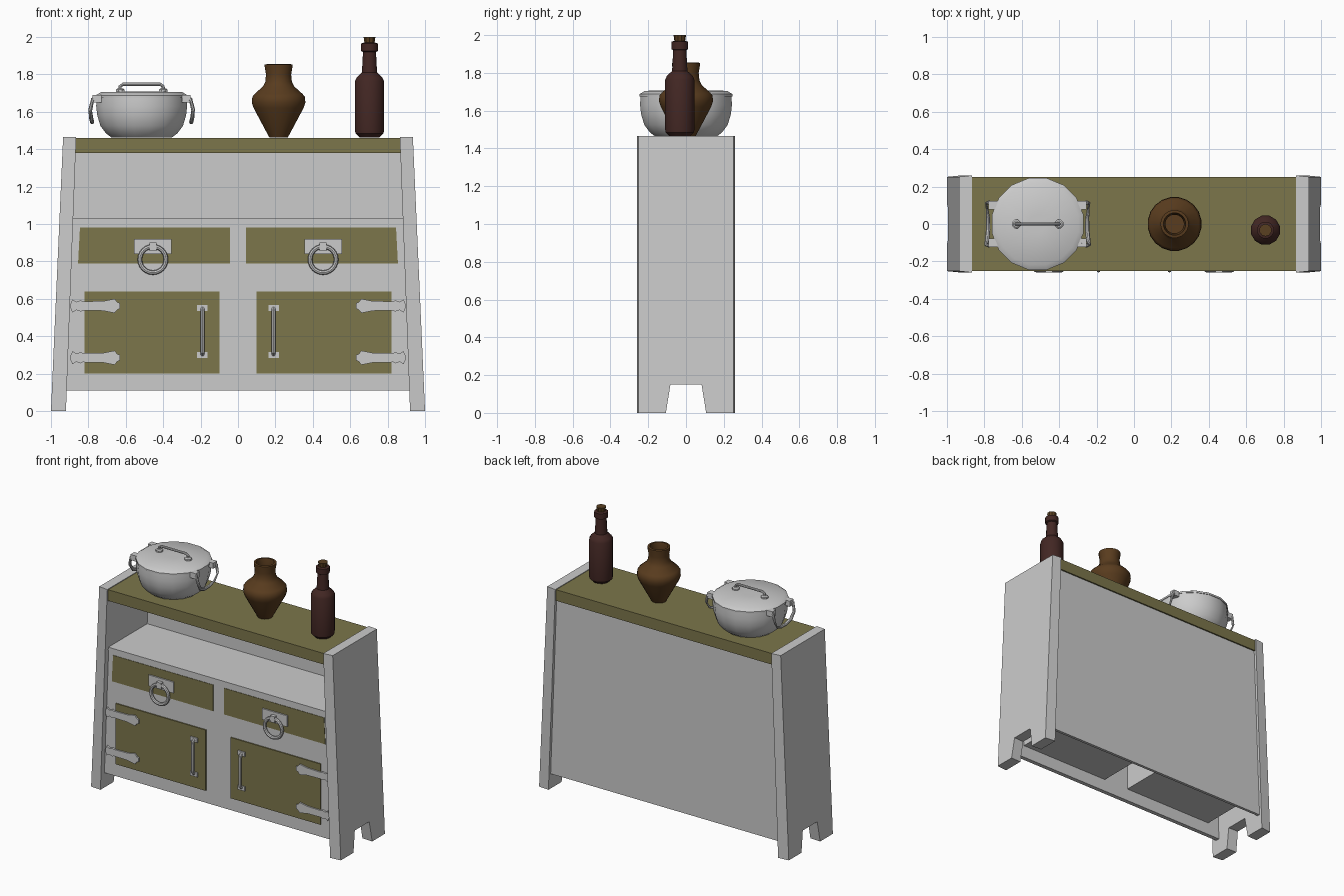
import bpy, bmesh, math
from mathutils import Vector

if "Cube" in bpy.data.objects:
    bpy.data.objects.remove(bpy.data.objects["Cube"])


def material(name, rgb):
    m = bpy.data.materials.new(name)
    m.diffuse_color = (*rgb, 1)
    m.use_nodes = True
    m.node_tree.nodes["Principled BSDF"].inputs["Base Color"].default_value = m.diffuse_color
    return m


OLIVE = material("olive_paint", (0.20, 0.18, 0.07))
CLAY = material("clay", (0.10, 0.045, 0.013))
GLASS = material("brown_glass", (0.055, 0.02, 0.017))
CORK = material("cork", (0.10, 0.05, 0.015))


def finish(name, bm, mat=None, smooth=False):
    bmesh.ops.recalc_face_normals(bm, faces=bm.faces)
    me = bpy.data.meshes.new(name)
    bm.to_mesh(me)
    bm.free()
    ob = bpy.data.objects.new(name, me)
    bpy.context.collection.objects.link(ob)
    if mat:
        me.materials.append(mat)
    if smooth:
        bpy.ops.object.select_all(action='DESELECT')
        ob.select_set(True)
        bpy.context.view_layer.objects.active = ob
        bpy.ops.object.shade_smooth_by_angle(angle=math.radians(35))
    return ob


def loft(name, a, b, mat=None):
    """Solid between two matching outlines."""
    bm = bmesh.new()
    va, vb = [bm.verts.new(p) for p in a], [bm.verts.new(p) for p in b]
    bm.faces.new(va)
    bm.faces.new(vb)
    n = len(va)
    for i in range(n):
        j = (i + 1) % n
        bm.faces.new((va[i], va[j], vb[j], vb[i]))
    return finish(name, bm, mat)


def plate(name, pts, y0, y1, mat=None):
    """Front outline in x,z extruded along y."""
    return loft(name, [(x, y0, z) for x, z in pts], [(x, y1, z) for x, z in pts], mat)


def box(name, x0, x1, y0, y1, z0, z1, mat=None):
    return plate(name, [(x0, z0), (x1, z0), (x1, z1), (x0, z1)], y0, y1, mat)


def lathe(name, profile, centre, sides, mat=None):
    bm = bmesh.new()
    rings = []
    for r, z in profile:
        rings.append([bm.verts.new((centre[0] + r * math.cos(2 * math.pi * (i + .5) / sides),
                                    centre[1] + r * math.sin(2 * math.pi * (i + .5) / sides), z))
                      for i in range(sides)])
    for a, b in zip(rings, rings[1:]):
        for i in range(sides):
            j = (i + 1) % sides
            bm.faces.new((a[i], a[j], b[j], b[i]))
    bm.faces.new(rings[0])
    bm.faces.new(rings[-1])
    return finish(name, bm, mat, True)


def tube(name, pts, r, closed=False, sides=8):
    """Round bar swept along a path."""
    pts = [Vector(p) for p in pts]
    n = len(pts)
    normal = (pts[1] - pts[0]).cross(pts[n // 2 + 1] - pts[0])
    if normal.length < 1e-6:
        normal = Vector((0, 1, 0))
    normal.normalize()
    bm = bmesh.new()
    rings = []
    for i, p in enumerate(pts):
        before = pts[i - 1] if closed or i else p
        after = pts[(i + 1) % n] if closed or i < n - 1 else p
        side = (after - before).normalized().cross(normal)
        rings.append([bm.verts.new(p + r * (math.cos(t) * side + math.sin(t) * normal))
                      for t in (2 * math.pi * k / sides for k in range(sides))])
    for i in range(n if closed else n - 1):
        a, b = rings[i], rings[(i + 1) % n]
        for k in range(sides):
            m = (k + 1) % sides
            bm.faces.new((a[k], a[m], b[m], b[k]))
    if not closed:
        bm.faces.new(rings[0])
        bm.faces.new(rings[-1])
    return finish(name, bm, None, True)


def outer(z):
    return 1 - 0.065 * z / 1.465


def inner(z):
    return 0.92 - 0.055 * z / 1.465


def slab(name, z0, z1, y0, y1, mat=None):
    """Full-width board fitted between the leaning sides."""
    return plate(name, [(-inner(z0), z0), (inner(z0), z0), (inner(z1), z1), (-inner(z1), z1)], y0, y1, mat)


FRONT = -0.22

# Carcass boards
slab("top_board", 1.38, 1.46, -0.25, 0.25, OLIVE)
slab("shelf", 1.01, 1.03, FRONT - 0.005, 0.225)
slab("back_panel", 0.11, 1.38, 0.22, 0.24)
slab("front_panel", 0.11, 1.01, FRONT, FRONT + 0.03)

side_outline = [(-.26, 0), (-.11, 0), (-.085, .15), (.085, .15), (.11, 0), (.26, 0), (.26, 1.465), (-.26, 1.465)]
hinge_half = [(.895, .012), (.885, .035), (.865, .022), (.84, .03), (.83, .024),
              (.72, .026), (.66, .038), (.645, .02), (.63, .014)]

for s, tag in ((-1, "left"), (1, "right")):
    # Leaning side with cut-out feet
    loft(f"side_{tag}", [(s * inner(z), y, z) for y, z in side_outline],
         [(s * outer(z), y * 0.97, z) for y, z in side_outline])

    # Compartment, door and drawer front
    box(f"compartment_{tag}", s * .10, s * .82, FRONT + .01, 0.2, 0.20, 0.64)
    box(f"door_{tag}", s * .10, s * .82, FRONT - .008, FRONT + .01, 0.20, 0.64, OLIVE)
    plate(f"drawer_{tag}", [(s * .043, .79), (s * .855, .79), (s * .845, .98), (s * .043, .98)],
          FRONT - .003, FRONT + .02, OLIVE)

    # Strap hinges
    for zc in (.285, .562):
        outline = [(s * x, zc + h) for x, h in hinge_half] + [(s * x, zc - h) for x, h in reversed(hinge_half)]
        plate(f"hinge_{tag}", outline, FRONT - .018, FRONT - .005)

    # Door pull
    hx = s * .19
    for zc in (.30, .55):
        box(f"pull_foot_{tag}", hx - .028, hx + .028, FRONT - .016, FRONT, zc - .016, zc + .016)
    tube(f"door_pull_{tag}", [(hx, FRONT - .008, .30), (hx, FRONT - .026, .315), (hx, FRONT - .028, .34),
                              (hx, FRONT - .028, .51), (hx, FRONT - .026, .535), (hx, FRONT - .008, .55)], .011)

    # Drawer ring pull
    rx = s * .455
    box(f"ring_plate_{tag}", rx - .1, rx + .1, FRONT - .013, FRONT, .84, .92)
    box(f"ring_lug_{tag}", rx - .018, rx + .018, FRONT - .038, FRONT - .01, .855, .9)
    tube(f"ring_{tag}", [(rx + .07 * math.cos(math.pi * i / 12), FRONT - .026, .81 + .07 * math.sin(math.pi * i / 12))
                         for i in range(24)], .012, True)

# Cooking pot with lid
PX = -0.515
lathe("pot", [(.165, 1.463), (.195, 1.485), (.225, 1.525), (.242, 1.58), (.248, 1.63), (.245, 1.68), (.235, 1.69)],
      (PX, 0), 16)
lathe("pot_lid", [(.25, 1.675), (.25, 1.688), (.222, 1.705), (.05, 1.709)], (PX, 0), 16)
for s in (-1, 1):
    lathe("lid_handle_foot", [(.025, 1.70), (.025, 1.718), (.016, 1.725)], (PX + s * .115, 0), 8)
    # Hanging side handles
    path = [(.232, -.1, 1.68), (.262, -.115, 1.665), (.275, -.11, 1.61), (.27, -.08, 1.565), (.265, -.03, 1.545)]
    path += [(x, -y, z) for x, y, z in reversed(path)]
    tube("pot_side_handle", [(PX + s * x, y, z) for x, y, z in path], .012)
    for y in (-.1, .1):
        box("pot_handle_lug", PX + s * .215, PX + s * .262, y - .022, y + .022, 1.65, 1.69)
tube("lid_handle", [(PX - .115, 0, 1.715), (PX - .115, 0, 1.735), (PX - .10, 0, 1.747), (PX + .10, 0, 1.747),
                    (PX + .115, 0, 1.735), (PX + .115, 0, 1.715)], .009)

# Clay vase, open at the mouth
lathe("vase", [(.05, 1.463), (.065, 1.49), (.135, 1.62), (.145, 1.65), (.142, 1.68), (.13, 1.695), (.085, 1.735),
               (.072, 1.76), (.068, 1.80), (.075, 1.84), (.075, 1.853), (.06, 1.855), (.05, 1.80), (.06, 1.74)],
      (.217, 0), 20, CLAY)

# Bottle and cork
lathe("bottle", [(.055, 1.463), (.078, 1.485), (.08, 1.5), (.08, 1.765), (.07, 1.785), (.042, 1.81), (.036, 1.92),
                 (.046, 1.925), (.046, 1.965), (.03, 1.97)], (.703, -.033), 12, GLASS)
lathe("cork", [(.026, 1.95), (.033, 2.0)], (.703, -.033), 10, CORK)
